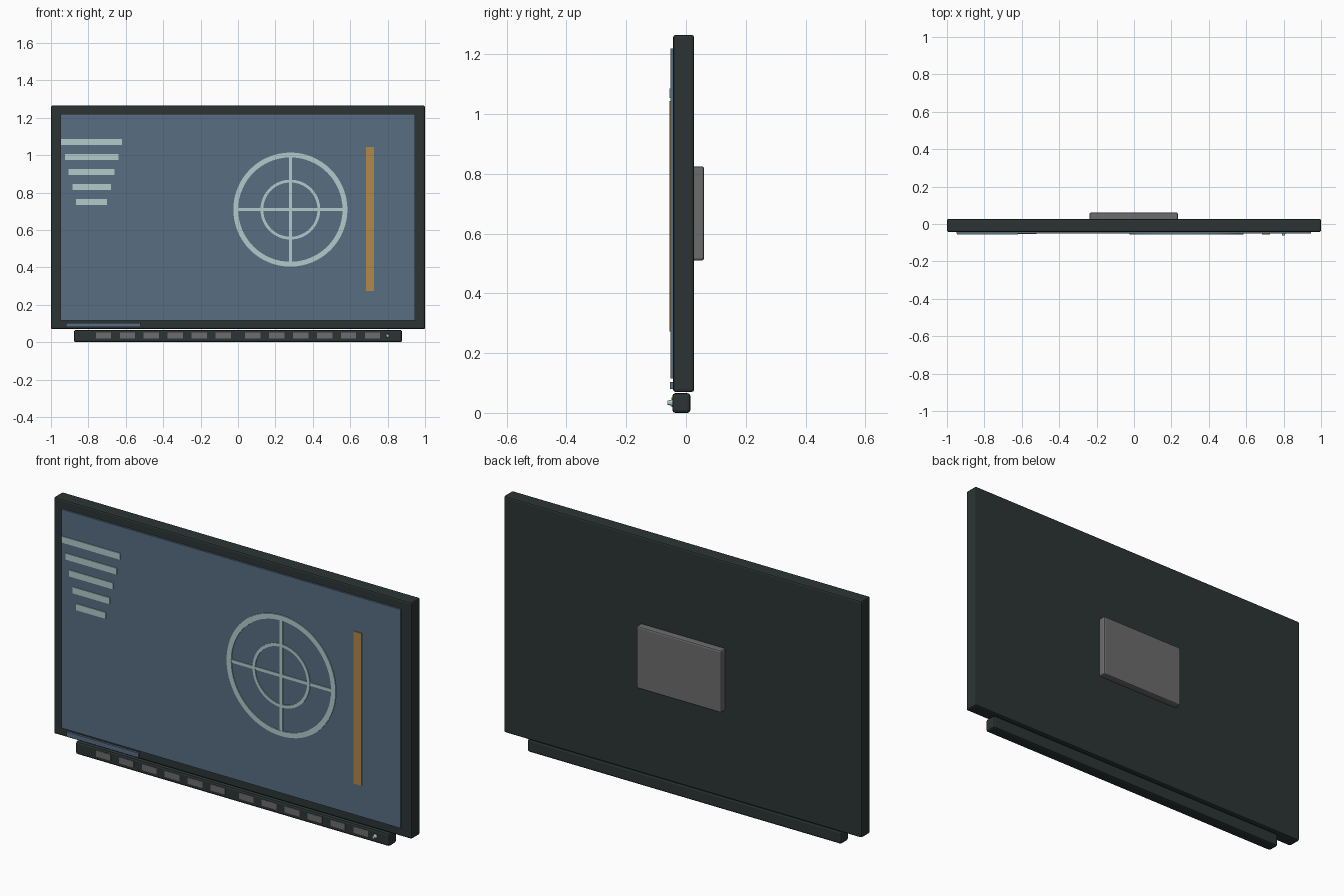
import bpy, bmesh, math
from mathutils import Matrix

if "Cube" in bpy.data.objects:
    bpy.data.objects.remove(bpy.data.objects["Cube"], do_unlink=True)


def material(name, rgb):
    m = bpy.data.materials.new(name)
    m.use_nodes = True
    m.diffuse_color = (*rgb, 1)
    m.node_tree.nodes["Principled BSDF"].inputs["Base Color"].default_value = (*rgb, 1)
    return m


DARK = material("dark casing", (0.025, 0.034, 0.034))
BLUE = material("screen blue", (0.098, 0.153, 0.223))
PALE = material("pale display", (0.445, 0.6, 0.6))
AMBER = material("amber", (0.434, 0.246, 0.065))
GREY = material("mid grey", (0.15, 0.15, 0.15))


def finish(name, bm, mat):
    bmesh.ops.recalc_face_normals(bm, faces=bm.faces)
    mesh = bpy.data.meshes.new(name)
    bm.to_mesh(mesh)
    bm.free()
    mesh.materials.append(mat)
    obj = bpy.data.objects.new(name, mesh)
    bpy.context.collection.objects.link(obj)
    return obj


def box(name, x, y, z, mat, bevel=0):
    """Box from (low, high) pairs along each axis."""
    bm = bmesh.new()
    bmesh.ops.create_cube(bm, size=1)
    for v in bm.verts:
        v.co = [sum(r) / 2 + c * (r[1] - r[0]) for c, r in zip(v.co, (x, y, z))]
    obj = finish(name, bm, mat)
    if bevel:
        mod = obj.modifiers.new("edge bevel", "BEVEL")
        mod.width, mod.segments = bevel, 2
    return obj


def ring(name, cx, cz, inner, outer, y, mat, sides=64):
    """Flat ring with a rectangular section, facing the front."""
    bm = bmesh.new()
    profile = [(inner, y[0]), (outer, y[0]), (outer, y[1]), (inner, y[1])]
    loops = []
    for i in range(sides):
        a = math.tau * i / sides
        loops.append([bm.verts.new((cx + r * math.cos(a), d, cz + r * math.sin(a)))
                      for r, d in profile])
    for i, a in enumerate(loops):
        b = loops[(i + 1) % sides]
        for k in range(4):
            n = (k + 1) % 4
            bm.faces.new((a[k], a[n], b[n], b[k]))
    return finish(name, bm, mat)


# Casing, screen and rear mount
box("casing", (-1, 1), (-0.043, 0.027), (0.07, 1.265), DARK, 0.008)
box("screen", (-0.95, 0.945), (-0.052, -0.04), (0.115, 1.22), BLUE)
box("rear_mount", (-0.238, 0.235), (0.02, 0.061), (0.51, 0.825), GREY, 0.008)
box("lower_label", (-0.92, -0.52), (-0.053, -0.04), (0.08, 0.104), BLUE)

# Display markings
RAISED = (-0.056, -0.05)
for i in range(5):
    half, z = 0.163 - 0.02 * i, 1.07 - 0.08 * i
    box(f"text_bar_{i + 1}", (-0.783 - half, -0.783 + half), RAISED,
        (z - 0.016, z + 0.016), PALE)
box("amber_gauge", (0.684, 0.728), RAISED, (0.273, 1.043), AMBER)

# Target dial
CX, CZ, R = 0.28, 0.709, 0.305
ring("dial_outer_ring", CX, CZ, 0.279, R, RAISED, PALE)
ring("dial_inner_ring", CX, CZ, 0.145, 0.16, RAISED, PALE)
LINE = (-0.0555, -0.05)
box("dial_cross_line", (CX - 0.285, CX + 0.285), LINE, (CZ - 0.008, CZ + 0.008), PALE)
box("dial_upright_line", (CX - 0.008, CX + 0.008), LINE, (CZ - 0.285, CZ + 0.285), PALE)

# Control strip with two mirrored groups of buttons
box("control_strip", (-0.877, 0.877), (-0.046, 0.015), (0, 0.066), DARK, 0.01)
for side, label in ((-1, "right"), (1, "left")):
    for i in range(6):
        x = side * (0.079 + 0.128 * i)
        box(f"{label}_button_{i + 1}", (x - 0.041, x + 0.041), (-0.048, -0.04),
            (0.02, 0.052), GREY)

# Indicator knob
bm = bmesh.new()
bmesh.ops.create_cone(bm, cap_ends=True, segments=12, radius1=0.012, radius2=0.007,
                      depth=0.022,
                      matrix=Matrix.Translation((0.8, -0.051, 0.034))
                      @ Matrix.Rotation(math.pi / 2, 4, "X"))
finish("indicator_knob", bm, PALE)
